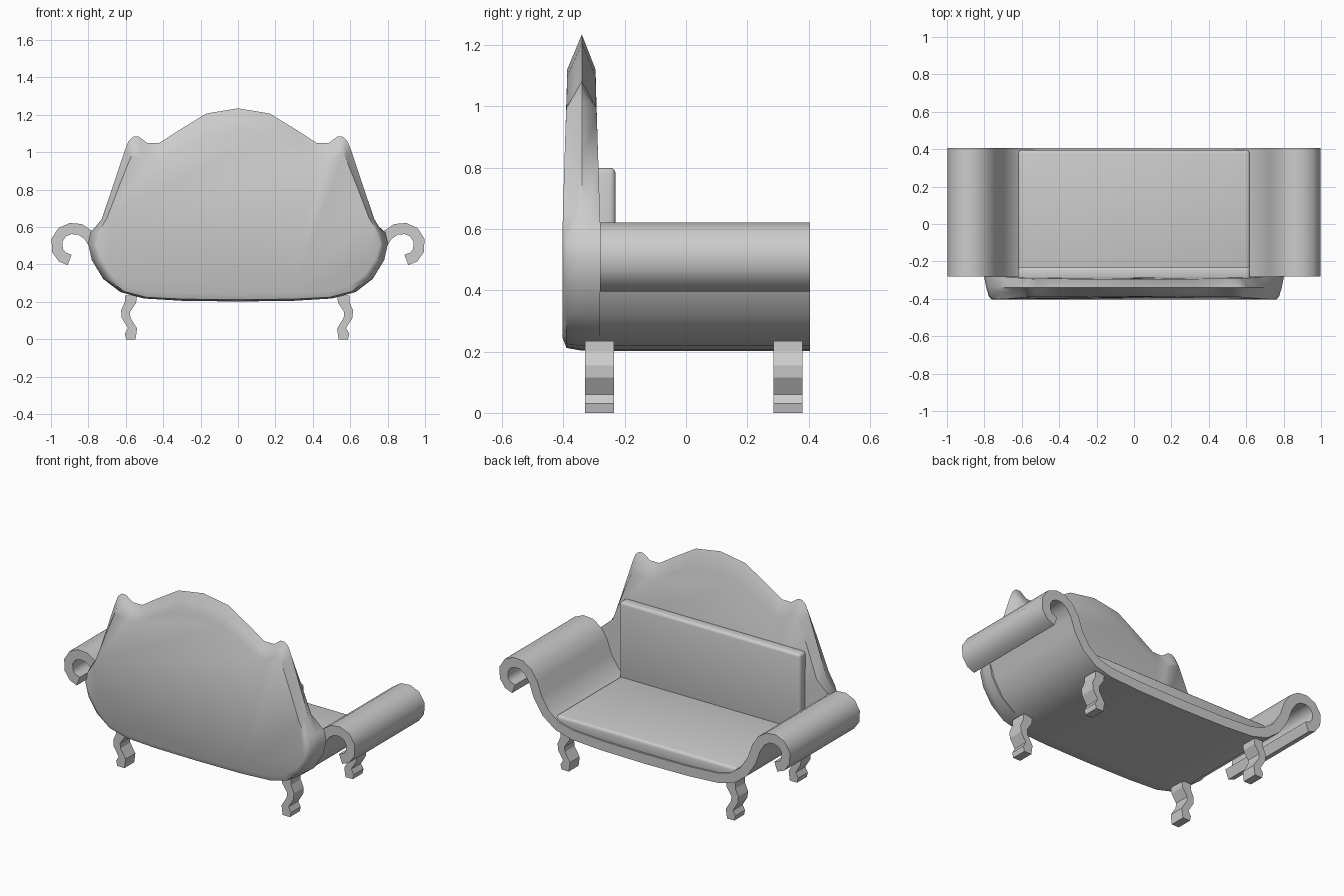
import bpy, bmesh
from math import radians
from mathutils import Vector

if "Cube" in bpy.data.objects:
    bpy.data.objects.remove(bpy.data.objects["Cube"])


def finish(name, bm, angle=35):
    bmesh.ops.recalc_face_normals(bm, faces=bm.faces)
    me = bpy.data.meshes.new(name)
    bm.to_mesh(me)
    bm.free()
    ob = bpy.data.objects.new(name, me)
    bpy.context.collection.objects.link(ob)
    bpy.ops.object.select_all(action='DESELECT')
    bpy.context.view_layer.objects.active = ob
    ob.select_set(True)
    if angle:
        bpy.ops.object.shade_smooth_by_angle(angle=radians(angle))
    return ob


def loft(name, rings, angle=35):
    """Skin closed rings of 3D points and cap both ends."""
    bm = bmesh.new()
    vs = [[bm.verts.new(p) for p in r] for r in rings]
    n = len(vs[0])
    for a, b in zip(vs, vs[1:]):
        for i in range(n):
            j = (i + 1) % n
            bm.faces.new((a[i], a[j], b[j], b[i]))
    bm.faces.new(vs[0])
    bm.faces.new(vs[-1])
    return finish(name, bm, angle)


def extrude(name, profile, y0, y1, angle=35):
    return loft(name, [[(x, y, z) for x, z in profile] for y in (y0, y1)], angle)


def cushion(name, lo, hi, bevel):
    bm = bmesh.new()
    bmesh.ops.create_cube(bm, size=1)
    for v in bm.verts:
        v.co = [lo[i] if v.co[i] < 0 else hi[i] for i in range(3)]
    bmesh.ops.bevel(bm, geom=bm.edges[:], offset=bevel, segments=3,
                    profile=0.5, affect='EDGES')
    return finish(name, bm)


# Seat shell with scrolled arms: one ribbon of constant thickness
half = [(0, .232), (.3, .236), (.5, .248), (.6, .275), (.68, .335), (.735, .42),
        (.765, .505), (.80, .558), (.845, .588), (.895, .592), (.94, .573),
        (.968, .53), (.965, .475), (.94, .44), (.9, .425)]
path = [Vector((-x, z)) for x, z in half[:0:-1]] + [Vector(p) for p in half]
side_a, side_b = [], []
for i, p in enumerate(path):
    t = (path[min(i + 1, len(path) - 1)] - path[max(i - 1, 0)]).normalized()
    off = Vector((-t.y, t.x)) * .03
    side_a.append(p + off)
    side_b.append(p - off)
extrude("seat_shell_with_arms", [tuple(p) for p in side_a + side_b[::-1]], -.28, .405, 40)

# Backrest: outline (x, z) with its inset face (x, z), from bottom to crest
outline = [(0, .203, 0, .245), (.3, .207, .29, .247), (.5, .218, .48, .256),
           (.62, .25, .595, .285), (.71, .32, .68, .35), (.77, .42, .735, .43),
           (.79, .51, .76, .51), (.775, .57, .74, .58), (.73, .64, .70, .65),
           (.665, .83, .635, .82), (.605, 1.01, .575, .97), (.585, 1.06, .565, .995),
           (.56, 1.083, .54, 1.0), (.53, 1.083, .51, .985), (.485, 1.05, .48, .965),
           (.42, 1.05, .41, .965), (.32, 1.115, .31, 1.02), (.17, 1.207, .16, 1.098),
           (0, 1.235, 0, 1.12)]
outline += [(-a, b, -c, d) for a, b, c, d in outline[-2:0:-1]]


def face_y(z, base, top):
    return base + (top - base) * max(0, min(1, (z - .6) / .55))


back, ridge_b, ridge, front = [], [], [], []
for x, z, xi, zi in outline:
    low = z < .6
    back.append((xi, face_y(z, -.403, -.388), zi))
    ridge_b.append(((x + xi) / 2, -.39 if low else -.364, (z + zi) / 2 - (.012 if low else 0)))
    ridge.append((x, -.34, z))
    front.append((x * 1.015, -.28, z + .003) if low
                 else (xi, face_y(z, -.28, -.295), zi))
loft("backrest", [back, ridge_b, ridge, front], 50)

# Cushions
cushion("seat_cushion", (-.62, -.28, .25), (.62, .395, .335), .018)
cushion("back_cushion", (-.62, -.30, .30), (.62, -.23, .80), .018)

# Four cabriole legs
leg = [(.54, .235), (.605, .235), (.605, .2), (.625, .155), (.622, .115), (.588, .06),
       (.605, .03), (.598, 0), (.548, 0), (.542, .04), (.54, .058), (.575, .115),
       (.578, .145), (.545, .195)]
for y, row in ((-.33, "rear"), (.285, "front")):
    for s, side in ((-1, "left"), (1, "right")):
        # feet on the right side stand slightly further in
        extrude(f"{row}_{side}_leg", [(s * x if s < 0 else x - .01, z) for x, z in leg],
                y, y + .095, 0)
